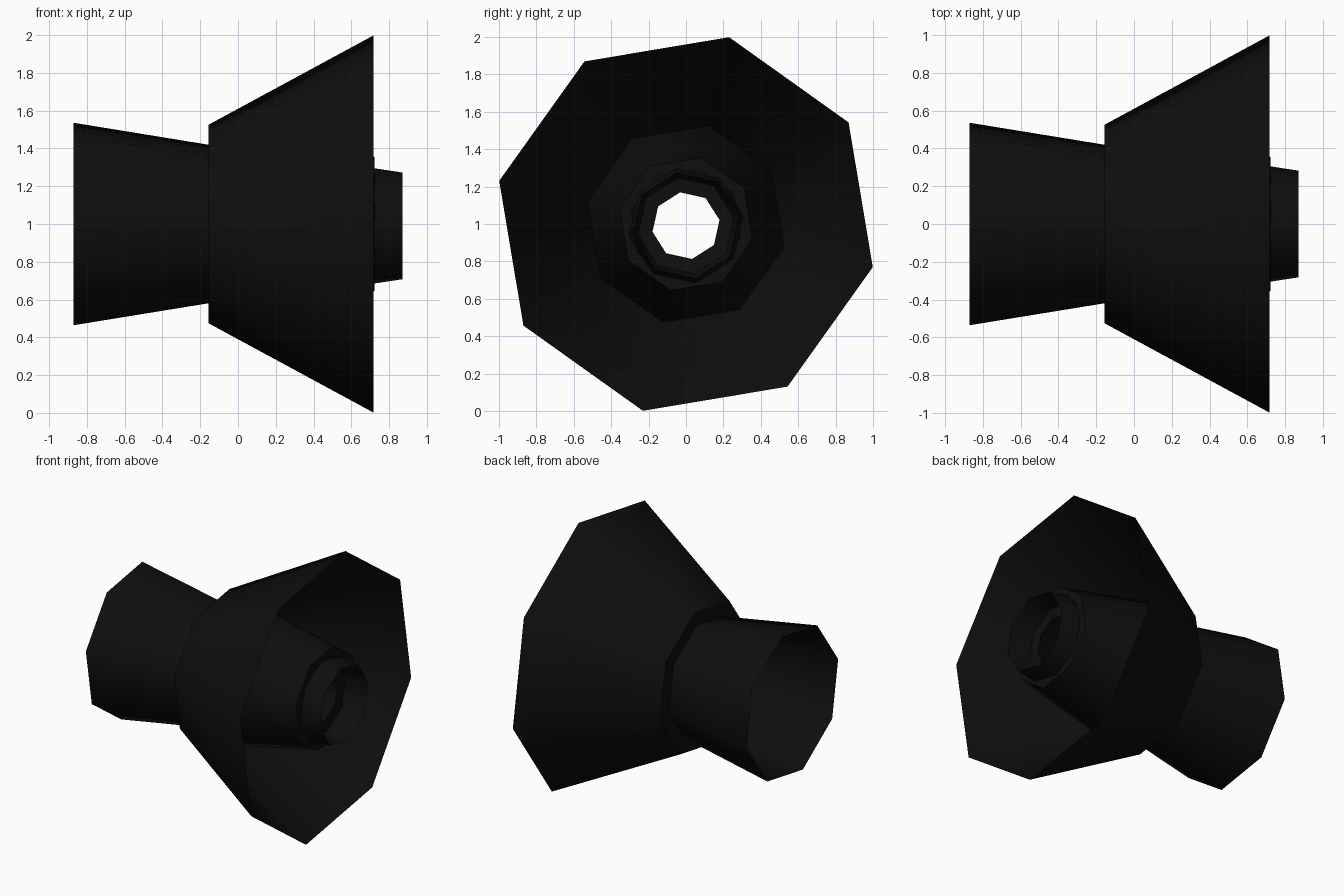
import bpy, math

if "Cube" in bpy.data.objects:
    bpy.data.objects.remove(bpy.data.objects["Cube"])

# One near-black colour for the whole model
black = bpy.data.materials.new("matte black")
black.diffuse_color = (0.0045, 0.0045, 0.0045, 1)
black.use_nodes = True
black.node_tree.nodes["Principled BSDF"].inputs["Base Color"].default_value = black.diffuse_color

SIDES = 8


def lathe(name, profile, phase=77, centre_z=1.0):
    """Eight-sided shell around the x axis from (x, radius) points."""
    verts, faces = [], []
    for x, r in profile:
        for i in range(SIDES):
            a = math.radians(phase + 360 * i / SIDES)
            verts.append((x, r * math.cos(a), centre_z + r * math.sin(a)))
    for k in range(len(profile) - 1):
        for i in range(SIDES):
            j = (i + 1) % SIDES
            a, b = k * SIDES, (k + 1) * SIDES
            faces.append((a + i, b + i, b + j, a + j))
    mesh = bpy.data.meshes.new(name)
    mesh.from_pydata(verts, [], faces)
    mesh.materials.append(black)
    obj = bpy.data.objects.new(name, mesh)
    bpy.context.collection.objects.link(obj)
    bpy.ops.object.select_all(action='DESELECT')
    obj.select_set(True)
    bpy.context.view_layer.objects.active = obj
    bpy.ops.object.shade_smooth_by_angle(angle=math.radians(50))
    return obj


# Open rear pipe, narrowing towards the bell
lathe("rear_pipe", [(-0.87, 0.55), (-0.152, 0.43)])

# Wide flared bell with the step that joins it to the pipe
lathe("flared_bell", [(-0.152, 0.43), (-0.155, 0.54), (0.718, 1.025)])

# Tapered core inside the bell, with its end step
lathe("inner_core", [(-0.155, 0.54), (0.722, 0.365), (0.724, 0.30)])

# Tip nozzle: outer wall, then the recessed cup inside it
lathe("tip_nozzle", [(0.72, 0.31), (0.87, 0.287), (0.70, 0.26), (0.69, 0.182)],
      phase=100, centre_z=0.99)

# Bore connecting the pipe to the nozzle cup
lathe("inner_bore", [(-0.152, 0.43), (0.69, 0.185)], phase=100, centre_z=0.995)
